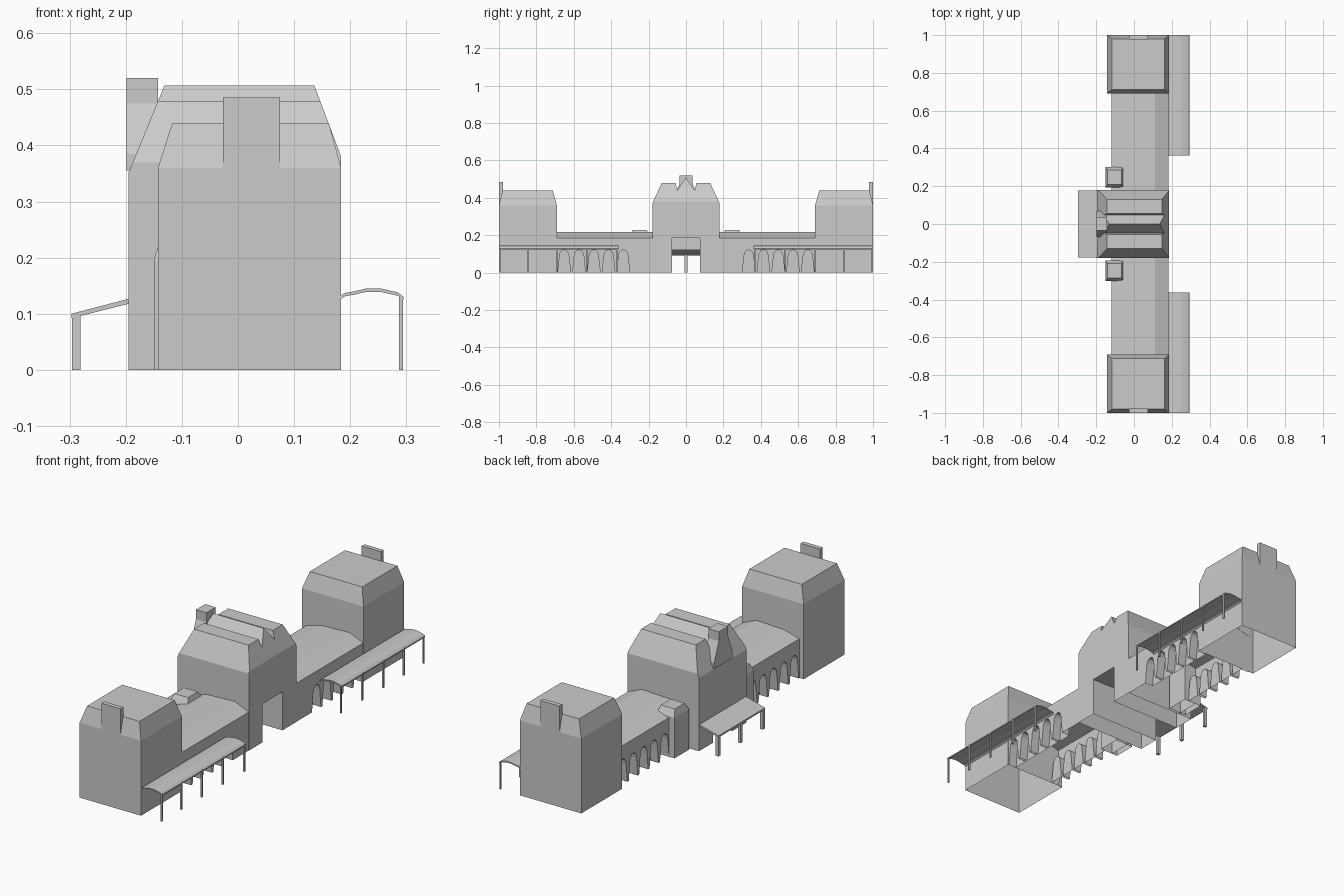
import bpy, bmesh, math
from mathutils import Vector

if "Cube" in bpy.data.objects:
    bpy.data.objects.remove(bpy.data.objects["Cube"])

def open_base(bm):
    """Remove the faces lying on the ground."""
    floor = [f for f in bm.faces if all(abs(v.co.z) < 1e-4 for v in f.verts)]
    bmesh.ops.delete(bm, geom=floor, context='FACES')

def make(name, bm, hollow=False):
    bmesh.ops.recalc_face_normals(bm, faces=bm.faces[:])
    if hollow:
        open_base(bm)
    me = bpy.data.meshes.new(name)
    bm.to_mesh(me)
    bm.free()
    ob = bpy.data.objects.new(name, me)
    bpy.context.collection.objects.link(ob)
    return ob

def extrude(bm, pts, axis, a, b):
    """Extrude a closed profile along x (points are y,z) or y (points are x,z)."""
    def co(p, t):
        return (t, p[0], p[1]) if axis == 'x' else (p[0], t, p[1])
    lo = [bm.verts.new(co(p, a)) for p in pts]
    hi = [bm.verts.new(co(p, b)) for p in pts]
    n = len(pts)
    bm.faces.new(lo)
    bm.faces.new(hi[::-1])
    for i in range(n):
        bm.faces.new((lo[i], lo[(i + 1) % n], hi[(i + 1) % n], hi[i]))

def box(bm, x0, x1, y0, y1, z0, z1):
    extrude(bm, [(x0, z0), (x1, z0), (x1, z1), (x0, z1)], 'y', y0, y1)

def stack(bm, rings):
    """Skin a stack of rectangles (x0, x1, y0, y1, z)."""
    loops = [[bm.verts.new(c) for c in ((x0, y0, z), (x1, y0, z), (x1, y1, z), (x0, y1, z))]
             for x0, x1, y0, y1, z in rings]
    bm.faces.new(loops[0])
    bm.faces.new(loops[-1])
    for a, b in zip(loops, loops[1:]):
        for i in range(4):
            j = (i + 1) % 4
            bm.faces.new((a[i], a[j], b[j], b[i]))

def mirror_y(ob):
    m = ob.modifiers.new("mirror", 'MIRROR')
    m.use_axis = (False, True, False)

def carve(ob, cutter, ends=()):
    """Subtract the cutter, then open the underside and the hidden ends."""
    m = ob.modifiers.new("cut", 'BOOLEAN')
    m.operation = 'DIFFERENCE'
    m.solver = 'EXACT'
    m.object = cutter
    me = bpy.data.meshes.new_from_object(ob.evaluated_get(bpy.context.evaluated_depsgraph_get()))
    ob.modifiers.clear()
    bm = bmesh.new()
    bm.from_mesh(me)
    open_base(bm)
    caps = [f for f in bm.faces if any(all(abs(v.co.y - y) < 1e-4 for v in f.verts) for y in ends)]
    bmesh.ops.delete(bm, geom=caps, context='FACES')
    bm.to_mesh(ob.data)
    bm.free()
    bpy.data.objects.remove(cutter)

# end towers with mansard roofs
bm = bmesh.new()
stack(bm, [(-.143, .184, .69, 1, 0), (-.143, .184, .69, 1, .36), (-.117, .162, .713, .98, .44)])
mirror_y(make("end_tower", bm, hollow=True))

# end chimneys
bm = bmesh.new()
box(bm, -.027, .075, .978, 1, .36, .485)
mirror_y(make("end_chimney", bm))

# central block: M-shaped roof profile, sloped at both ends
half = [(.18, 0), (.18, .37), (.13, .478), (.055, .478), (.048, .44)]
prof = half + [(0, .507)] + [(-y, z) for y, z in half[::-1]]
bm = bmesh.new()
extrude(bm, prof, 'x', -.195, .184)
for p, no in (((.184, 0, .38), (.127, 0, .048)), ((-.195, 0, .352), (-.126, 0, .052))):
    bmesh.ops.bisect_plane(bm, geom=bm.verts[:] + bm.edges[:] + bm.faces[:],
                           plane_co=p, plane_no=Vector(no).normalized(), clear_outer=True)
    bmesh.ops.holes_fill(bm, edges=[e for e in bm.edges if e.is_boundary], sides=0)
centre = make("central_block", bm)

# passage through the central block, lower at the back
bm = bmesh.new()
extrude(bm, [(-.3, -.1), (.3, -.1), (.3, .185), (-.14, .185), (-.14, .12), (-.3, .12)], 'y', -.075, .075)
carve(centre, make("passage_cutter", bm))

# rear dormer chimney
bm = bmesh.new()
h = [(.07, .355), (.07, .385), (.035, .475), (.035, .52)]
extrude(bm, h + [(-y, z) for y, z in h[::-1]], 'x', -.199, -.143)
make("rear_dormer", bm)

# wings with rows of arched niches on both long sides
bm = bmesh.new()
extrude(bm, [(-.12, 0), (.183, 0), (.183, .185), (.11, .216), (-.04, .21), (-.12, .188)], 'y', .179, .691)
wing = make("wing", bm)
bm = bmesh.new()
for i in range(5):
    c = .335 + i * .079
    arch = [(c - .034, -.05), (c + .034, -.05), (c + .034, 0)]
    arch += [(c + .025 * math.cos(math.pi * k / 6), .088 + .034 * math.sin(math.pi * k / 6)) for k in range(7)]
    arch += [(c - .034, 0)]
    extrude(bm, arch, 'x', .14, .25)
    extrude(bm, arch, 'x', -.2, -.077)
carve(wing, make("niche_cutter", bm), ends=(.179, .691))
mirror_y(wing)

# small rear turrets
bm = bmesh.new()
stack(bm, [(-.15, -.055, .192, .302, 0), (-.15, -.055, .192, .302, .195), (-.14, -.066, .21, .285, .228)])
mirror_y(make("rear_turret", bm, hollow=True))

# curved front canopies on posts
top = [(.18, .13), (.19, .137), (.207, .14), (.228, .145), (.255, .145), (.285, .138), (.295, .13)]
bm = bmesh.new()
extrude(bm, top + [(x, z - .006) for x, z in top[::-1]], 'y', .362, 1)
mirror_y(make("front_canopy", bm))
bm = bmesh.new()
for y in (.368, .53, .69, .845, .995):
    box(bm, .287, .294, y - .004, y + .004, 0, .132)
mirror_y(make("front_canopy_post", bm))

# sloped rear canopy on posts
bm = bmesh.new()
extrude(bm, [(-.19, .128), (-.297, .1), (-.297, .092), (-.19, .119)], 'y', -.177, .177)
make("rear_canopy", bm)
bm = bmesh.new()
for y in (-.169, 0, .169):
    box(bm, -.296, -.281, y - .007, y + .007, 0, .098)
make("rear_canopy_post", bm)
